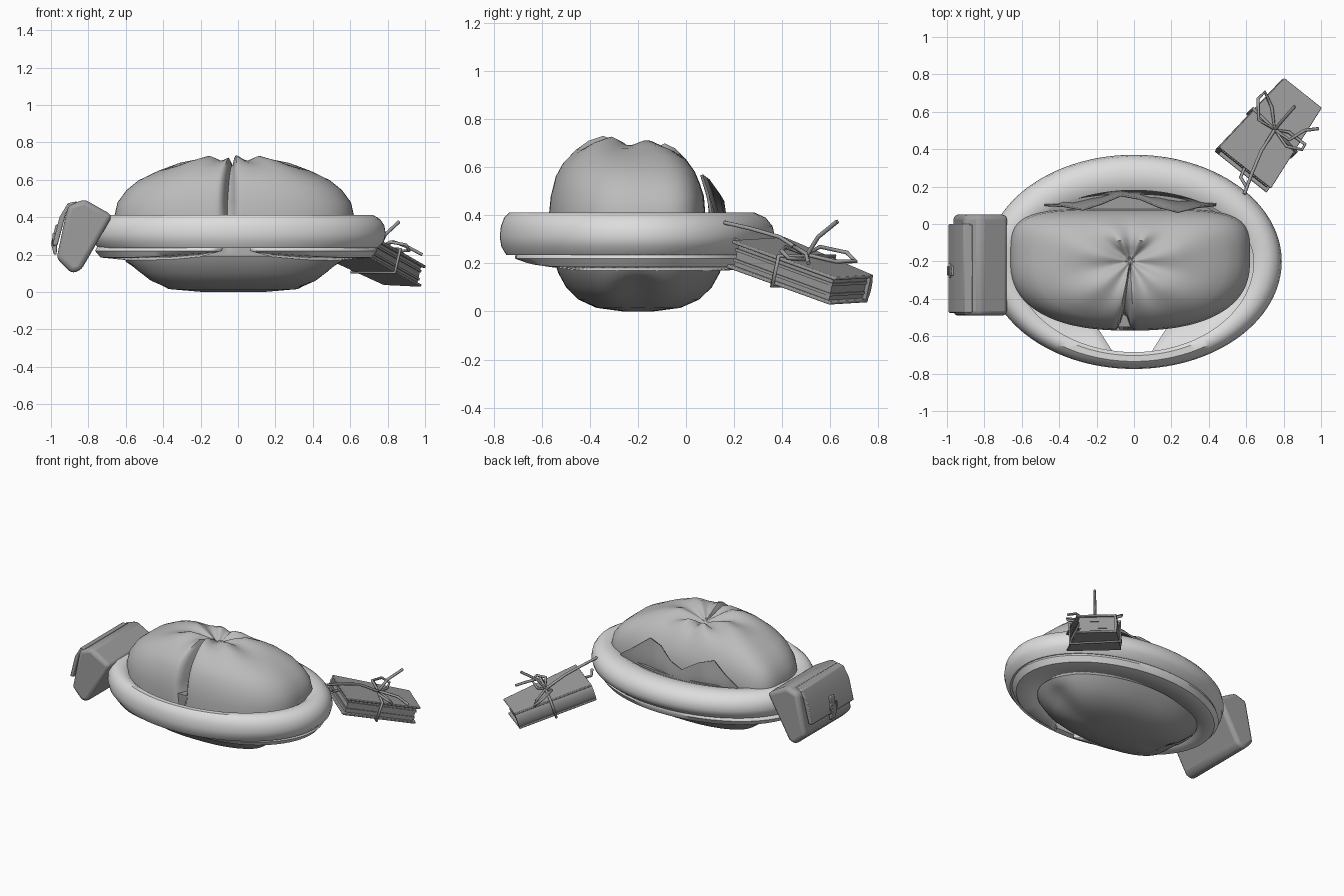
import bpy, bmesh, math
from mathutils import Vector, Matrix

cube = bpy.data.objects.get("Cube")
if cube:
    bpy.data.objects.remove(cube)


def make_material(name, value):
    mat = bpy.data.materials.new(name)
    mat.use_nodes = True
    colour = (value, value, value, 1)
    mat.diffuse_color = colour
    mat.node_tree.nodes["Principled BSDF"].inputs["Base Color"].default_value = colour
    return mat


light = make_material("light_grey", .72)
middle = make_material("middle_grey", .5)
dark = make_material("dark_grey", .34)
charcoal = make_material("charcoal_grey", .22)

MID_Y = -0.2


def finish(name, bm, mat, bevel=0, segments=2, angle=40):
    bmesh.ops.recalc_face_normals(bm, faces=bm.faces)
    mesh = bpy.data.meshes.new(name)
    bm.to_mesh(mesh)
    bm.free()
    ob = bpy.data.objects.new(name, mesh)
    bpy.context.collection.objects.link(ob)
    mesh.materials.append(mat)
    if bevel:
        mod = ob.modifiers.new("bevel", "BEVEL")
        mod.width, mod.segments = bevel, segments
    bpy.ops.object.select_all(action="DESELECT")
    ob.select_set(True)
    bpy.context.view_layer.objects.active = ob
    bpy.ops.object.shade_smooth_by_angle(angle=math.radians(angle))
    return ob


def loft(name, rings, mat, wrap=True, closed=False, caps=(), angle=40):
    """Skin a list of point rings; closed joins the last ring to the first."""
    bm = bmesh.new()
    rows = [[bm.verts.new(p) for p in ring] for ring in rings]
    n = len(rows[0])
    pairs = list(zip(rows, rows[1:])) + ([(rows[-1], rows[0])] if closed else [])
    for a, b in pairs:
        for i in range(n if wrap else n - 1):
            j = (i + 1) % n
            bm.faces.new((a[i], a[j], b[j], b[i]))
    for end in caps:
        row = rows[end]
        centre = bm.verts.new(sum((v.co for v in row), Vector()) / n)
        for i in range(n):
            bm.faces.new((row[i], row[(i + 1) % n], centre))
    return finish(name, bm, mat, angle=angle)


def prism(name, profile, y0, y1, bevel=0, segments=2):
    """Extrude an x-z outline along y."""
    bm = bmesh.new()
    face = bm.faces.new([bm.verts.new((x, y0, z)) for x, z in profile])
    out = bmesh.ops.extrude_face_region(bm, geom=[face])
    moved = [v for v in out["geom"] if isinstance(v, bmesh.types.BMVert)]
    bmesh.ops.translate(bm, verts=moved, vec=(0, y1 - y0, 0))
    return finish(name, bm, dark, bevel, segments)


def cord(name, points, radius=0.009, cyclic=False):
    curve = bpy.data.curves.new(name, "CURVE")
    curve.dimensions = "3D"
    curve.bevel_depth, curve.bevel_resolution = radius, 1
    curve.use_fill_caps = True
    line = curve.splines.new("POLY")
    line.points.add(len(points) - 1)
    for p, co in zip(line.points, points):
        p.co = (*co, 1)
    line.use_cyclic_u = cyclic
    curve.materials.append(dark)
    ob = bpy.data.objects.new(name, curve)
    bpy.context.collection.objects.link(ob)


def oval(a, front, back, z, n=128, powers=(2, 2)):
    """Rounded outline with separate depth and squareness to the front and the back."""
    pts = []
    for i in range(n):
        t = 2 * math.pi * i / n
        c, s = math.cos(t), math.sin(t)
        b, power = (back, powers[1]) if s > 0 else (front, powers[0])
        r = (abs(c / a) ** power + abs(s / b) ** power) ** (-1 / power)
        pts.append(Vector((r * c, MID_Y + r * s, z)))
    return pts


# Padded belt: (inward fraction, height) section, widest at the back
section = [(0, .31), (.05, .355), (.2, .39), (.45, .412), (.8, .412), (1, .395),
           (1, .27), (.75, .24), (.3, .235), (.07, .27)]
loft("belt", [oval(.79 - .15 * d, .575 - .09 * d, .57 - .19 * d, z) for d, z in section],
     light, closed=True)

# Lower garment: shallow bowl with dents at both ends
bowl = [(.25, 0), (.55, .015), (.73, .05), (.84, .1), (.91, .16), (.95, .22), (.95, .4)]
rings = []
for s, z in bowl:
    depth = s ** 1.3
    ring = oval(.63 * s, .375 * depth, .385 * depth, z, powers=(2.4, 2.4))
    for p in ring:
        if z < .16:
            p.z += .05 * math.exp(-((abs(p.x) - .5) / .08) ** 2
                                  - ((p.y - MID_Y) / .1) ** 2)
        p.x -= .025
    rings.append(ring)
loft("lower_garment", rings, dark, caps=(0, -1), angle=50)

# Gathered dome with a front slit and puckers running to the centre
dome = [(.96, .19), (1, .25), (1, .41), (.975, .48), (.9, .545), (.8, .597), (.63, .65),
        (.46, .685), (.29, .702), (.17, .685), (.08, .665), (.02, .65)]
rings = []
for s, z in dome:
    depth = s ** .75
    ring = oval(.64 * s, .37 * depth, .28 * depth, z, powers=(2.4, 4.5))
    for p in ring:
        turn = math.atan2(p.y - MID_Y, p.x)
        slit = math.exp(-((turn + math.pi / 2 + .08) / .07) ** 2)
        if z > .3:
            p.y += .1 * slit * s
            p.z -= .06 * slit * (z > .5)
            p.z += .014 * math.sin(turn * 7) * math.exp(-((s - .3) / .25) ** 2)
        if z > .5:
            p.z -= .018 * math.sin(turn)
        p.x -= .02
    rings.append(ring)
loft("gathered_dome", rings, middle, caps=(-1,), angle=50)

# Torn layer standing behind the dome
tops = [.42, .48, .55, .52, .46, .49, .55, .57, .49, .42]
low, high = [], []
for i, top in enumerate(tops):
    x = -.48 + .92 * i / (len(tops) - 1)
    y = .19 - .36 * (x + .02) ** 2
    low.append((x, y, .25))
    high.append((x, y - .6 * (top - .41), top))
layer = loft("torn_back_layer", [low, high], charcoal, wrap=False)
layer.modifiers.new("thickness", "SOLIDIFY").thickness = .012

# Hem under the belt, its front gap widening inward: (x, y radius, height, gap)
hem = []
steps = 60
for a, b, z, gap in [(.74, .51, .25, .1), (.755, .515, .22, .1),
                     (.725, .495, .185, .14), (.58, .37, .17, .33)]:
    row = []
    for i in range(steps + 1):
        t = -math.pi / 2 + gap + (2 * math.pi - 2 * gap) * i / steps
        lift = .03 * max(0, -math.sin(t)) ** 8 if z < .2 else 0
        row.append((a * math.cos(t) - .01, MID_Y + b * math.sin(t), z + lift))
    hem.append(row)
fold = loft("hem", hem, light, wrap=False)
fold.modifiers.new("thickness", "SOLIDIFY").thickness = .01

# Pouch with flap and fastening
prism("pouch", [(-.91, .465), (-.82, .495), (-.67, .41), (-.84, .115), (-.89, .1),
                (-.97, .18)], -.49, .05, .03, 3)
prism("pouch_flap", [(-.86, .485), (-.91, .475), (-.955, .4), (-.992, .25),
                     (-.965, .25), (-.92, .42)], -.475, .0, .006)
prism("pouch_tab", [(-.975, .36), (-1.0, .26), (-.985, .2), (-.97, .2), (-.96, .36)],
      -.275, -.225, .004)
cord("pouch_buckle", [(-.985, y, z) for y, z in
                      [(-.285, .31), (-.215, .31), (-.215, .25), (-.285, .25)]],
     .007, cyclic=True)

# Book hanging behind the belt, in its own tilted frame, wider at the near end
along = Vector((.325, .42, -.165)).normalized()
across = Vector((-.245, .18, .015))
across = (across - along * across.dot(along)).normalized()
up = along.cross(across)
frame = Matrix((along, across, up)).transposed().to_4x4()
frame.translation = (.737, .489, .168)
L, W, T = .53, .305, .12


def on_book(points):
    return [frame @ Vector((x, y * (1 - .6 * x), z)) for x, y, z in points]


def book_slab(name, size, place, bevel=0):
    bm = bmesh.new()
    bmesh.ops.create_cube(bm, size=1)
    bm.transform(Matrix.Translation(place) @ Matrix.Diagonal((*size, 1)))
    for v in bm.verts:
        v.co = on_book([v.co])[0]
    finish(name, bm, dark, bevel)


for name, side in (("book_top_cover", 1), ("book_bottom_cover", -1)):
    book_slab(name, (L, W, .014), (0, 0, side * (T / 2 - .007)), .004)
book_slab("book_pages", (L - .04, W - .03, T - .026), (0, .005, 0))
for k in (-.022, .022):
    book_slab("book_page_ridge", (L - .03, W - .02, .012), (0, .004, k))
spine = []
for x in (-L / 2, L / 2):
    spine.append(on_book([(x, W / 2 - .02 + .025 * math.sin(math.pi * k / 8),
                           T / 2 * math.cos(math.pi * k / 8)) for k in range(9)]))
loft("book_spine", spine, dark, caps=(0, -1))

# Cords tied round the book
h, w = T / 2 + .006, W / 2 + .01
knot = on_book([(0, 0, h + .005)])[0]
cord("book_cross_cord", on_book([(-.02, -w, h), (.02, w, h), (.02, w, -h), (-.02, -w, -h)]),
     cyclic=True)
cord("belt_tie", [(.59, .16, .37), (.63, .27, .345), (.68, .39, .31), knot])
cord("second_tie", [(.6, .2, .3), (.57, .25, .28), (.6, .32, .28)])
cord("bow_loop_left", [knot] + on_book([(-.02, .1, h + .03), (.07, .18, h + .03),
                                        (.13, .18, h + .01), (.09, .09, h)]), cyclic=True)
cord("bow_loop_right", [knot] + on_book([(-.04, -.1, h + .03), (0, -.18, h + .03),
                                         (.04, -.18, h + .01), (.04, -.07, h)]), cyclic=True)
cord("long_tail", [knot, (.79, .55, .31), (.86, .63, .375)])
cord("short_tail", [knot, (.83, .45, .27), (.91, .5, .24), (.985, .51, .2)])
